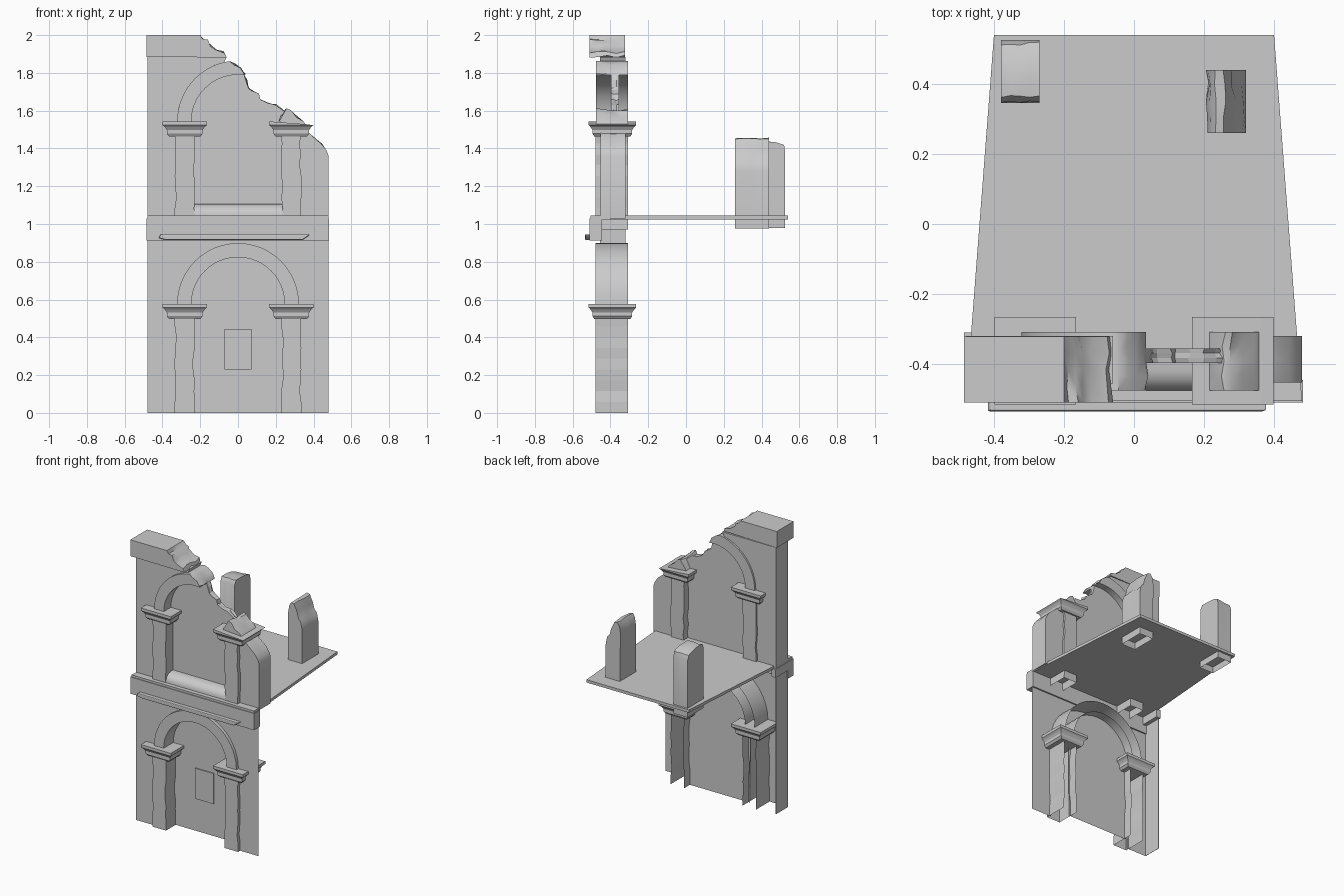
import bpy, bmesh, math, random

random.seed(4)
if "Cube" in bpy.data.objects:
    bpy.data.objects.remove(bpy.data.objects["Cube"], do_unlink=True)

GREY = (0.6, 0.6, 0.6, 1.0)
stone = bpy.data.materials.new("stone_grey")
stone.use_nodes = True
stone.diffuse_color = GREY
stone.node_tree.nodes["Principled BSDF"].inputs["Base Color"].default_value = GREY


def finish(name, bm, smooth=False, bevel=0):
    bmesh.ops.recalc_face_normals(bm, faces=bm.faces)
    mesh = bpy.data.meshes.new(name)
    bm.to_mesh(mesh)
    bm.free()
    mesh.materials.append(stone)
    ob = bpy.data.objects.new(name, mesh)
    bpy.context.collection.objects.link(ob)
    if bevel:
        mod = ob.modifiers.new("worn_edges", "BEVEL")
        mod.width, mod.segments = bevel, 2
        mod.limit_method, mod.angle_limit = "ANGLE", math.radians(40)
    if smooth:
        bpy.ops.object.select_all(action="DESELECT")
        ob.select_set(True)
        bpy.context.view_layer.objects.active = ob
        bpy.ops.object.shade_smooth_by_angle(angle=math.radians(40))
    return ob


def prism(name, pts, a, b, axis="y", front=True, back=True, open_bottom=False,
          layers=1, rough=None, amount=0.008, smooth=False, bevel=0):
    """Extrude a profile from a to b; points picked by rough are shaken per layer."""
    bm = bmesh.new()
    rings = []
    for i in range(layers + 1):
        d = a + (b - a) * i / layers
        ring = []
        for u, z in pts:
            if rough and rough(u, z):
                u += random.uniform(-amount, amount)
                z += random.uniform(-amount, amount)
            ring.append(bm.verts.new((u, d, z) if axis == "y" else (d, u, z)))
        rings.append(ring)
    low = min(z for _, z in pts)
    n = len(pts)
    for r, s in zip(rings, rings[1:]):
        for i in range(n):
            j = (i + 1) % n
            if open_bottom and max(pts[i][1], pts[j][1]) < low + 0.001:
                continue
            bm.faces.new((r[i], r[j], s[j], s[i]))
    if front:
        bm.faces.new(rings[0])
    if back:
        bm.faces.new(rings[-1])
    return finish(name, bm, smooth, bevel)


def sheet(name, pts, y):
    bm = bmesh.new()
    bm.faces.new([bm.verts.new((x, y, z)) for x, z in pts])
    return finish(name, bm)


def rect(u0, u1, z0, z1):
    return [(u0, z0), (u1, z0), (u1, z1), (u0, z1)]


def arc(r, z, start, end, n=24):
    return [(r * math.cos(math.radians(start + (end - start) * i / n)),
             z + r * math.sin(math.radians(start + (end - start) * i / n)))
            for i in range(n + 1)]


def capital(name, cx, top):
    """Square stepped moulding, wider towards the top."""
    steps = [(-.08, .083, .095), (-.065, .095, .105), (-.045, .095, .105),
             (-.03, .105, .115), (-.02, .117, .125), (0, .117, .125)]
    bm = bmesh.new()
    rings = [[bm.verts.new((cx + sx * hx, -.39 + sy * hy, top + dz))
              for sx, sy in ((-1, -1), (1, -1), (1, 1), (-1, 1))]
             for dz, hx, hy in steps]
    for r, s in zip(rings, rings[1:]):
        for i in range(4):
            j = (i + 1) % 4
            bm.faces.new((r[i], r[j], s[j], s[i]))
    bm.faces.new(rings[0])
    bm.faces.new(rings[-1])
    if top > 1 and cx > 0:  # broken outer corner
        for v in bm.verts:
            if v.co.x > .39 and v.co.z > top - .01:
                v.co.x -= .035
                v.co.z -= .015
    return finish(name, bm)


def pillar(name, cx, z0, z1, back):
    """Square shaft with chipped edges."""
    n = 9
    side = [z0 + (z1 - z0) * i / n for i in range(n + 1)]
    chip = lambda i: random.choice((0, 0, .003, .008)) if 0 < i < n else 0
    pts = [(cx + .053 - chip(i), z) for i, z in enumerate(side)]
    pts += [(cx - .053 + chip(i), z) for i, z in reversed(list(enumerate(side)))]
    return prism(name, pts, -.478, -.306, back=back, open_bottom=True)


R_IN, R_OUT, LOW, HIGH = .247, .322, .577, 1.543

# Pillars and capitals on both storeys
for side, cx in (("right", -.282), ("left", .282)):
    pillar(side + "_lower_pillar", cx, 0, LOW - .06, False)
    pillar(side + "_upper_pillar", cx, .97, HIGH - .06, True)
    capital(side + "_lower_capital", cx, LOW)
    capital(side + "_upper_capital", cx, HIGH)

# Ground floor: hollow-backed facade, arch, recessed panel, plaque
prism("lower_arch", arc(R_OUT, LOW, 0, 180) + arc(R_IN, LOW, 180, 0),
      -.478, -.307, back=False, smooth=True)
sheet("lower_wall", [(-.48, 0), (-R_OUT, 0)] + arc(R_OUT, LOW, 180, 0)
      + [(R_OUT, 0), (.48, 0), (.48, .92), (-.48, .92)], -.455)
sheet("lower_panel", [(-.24, 0), (.24, 0)] + arc(R_IN, LOW, 0, 180), -.37)
prism("plaque", rect(-.072, .072, .23, .445), -.378, -.37)
prism("lower_side_wall", rect(-.455, -.32, 0, 1.03), -.48, -.478, axis="x")

# Cornice between storeys, with the worn ledge below it
prism("cornice", rect(-.485, .482, .912, 1.03), -.51, -.445)
prism("cornice_return", rect(-.51, -.31, .97, 1.03), -.485, -.45, axis="x")
prism("cornice_ledge", [(-.42, .925), (-.38, .915), (.34, .915), (.37, .935),
                        (.38, .945), (-.41, .945)], -.535, -.5, bevel=.006)

# Floor slab, narrowing to the rear
floor = prism("floor_slab", rect(-.48, .48, 1.025, 1.045), -.505, .54)
for v in floor.data.vertices:
    if v.co.y > 0:
        v.co.x *= .4 / .48

# Upper storey: broken arch, recessed panel, wall, sill
prism("upper_arch", arc(R_OUT, HIGH, 180, 98) + [(-.02, 1.845), (.01, 1.825), (.035, 1.80)]
      + arc(R_IN, HIGH, 82, 180), -.476, -.308, layers=4,
      rough=lambda x, z: x > -.04 and z > 1.795, smooth=True)
prism("upper_panel", [(-.24, 1.03), (.24, 1.03), (.255, 1.59), (.235, 1.605), (.2, 1.63),
                      (.16, 1.64), (.12, 1.655), (.105, 1.69), (.07, 1.71), (.05, 1.725),
                      (.045, 1.76)] + arc(R_IN, HIGH, 82, 180), -.397, -.355, layers=3,
      rough=lambda x, z: x > .04 and z > 1.57, amount=.006)
prism("upper_wall", [(-.48, 1.03), (-R_OUT, 1.03)] + arc(R_OUT, HIGH, 180, 103)
      + [(-.06, 1.885), (-.48, 1.885)], -.455, -.32)
prism("window_sill", [(-.475, 1.03), (-.475, 1.06), (-.465, 1.08), (-.445, 1.097),
                      (-.42, 1.105), (-.36, 1.105), (-.36, 1.03)], -.235, .235,
      axis="x", smooth=True)

# Broken crown and the rubble sloping down to the low end
prism("top_cornice", [(-.485, 1.885), (-.065, 1.885), (-.075, 1.91), (-.12, 1.922),
                      (-.15, 1.945), (-.165, 1.97), (-.19, 1.98), (-.2, 2), (-.485, 2)],
      -.51, -.322, layers=4, rough=lambda x, z: x > -.195, smooth=True)
prism("arch_stub", [(.215, 1.54), (.235, 1.58), (.255, 1.605), (.28, 1.595), (.31, 1.57),
                    (.345, 1.545), (.36, 1.525)], -.476, -.308, layers=4,
      rough=lambda x, z: z > 1.545, smooth=True)
prism("low_end_wall", [(.32, 1.03), (.48, 1.03), (.48, 1.36), (.468, 1.39), (.445, 1.42),
                       (.41, 1.452), (.37, 1.485), (.32, 1.5)], -.452, -.32, layers=4,
      rough=lambda x, z: z > 1.4, amount=.004, smooth=True)

# Two worn stumps of rear pillars, open underneath
prism("left_rear_stump", [(.21, .975), (.32, .975), (.32, 1.28), (.312, 1.33), (.288, 1.355),
                          (.277, 1.40), (.258, 1.45), (.235, 1.455), (.216, 1.43),
                          (.21, 1.38)], .26, .44, layers=4, open_bottom=True,
      rough=lambda x, z: z > 1.3, amount=.005, smooth=True)
prism("right_rear_stump", [(.345, .98), (.525, .98), (.525, 1.38), (.515, 1.415), (.48, 1.43),
                           (.42, 1.44), (.365, 1.435), (.347, 1.41)], -.38, -.27,
      axis="x", layers=4, open_bottom=True,
      rough=lambda y, z: z > 1.4, amount=.005, smooth=True)
